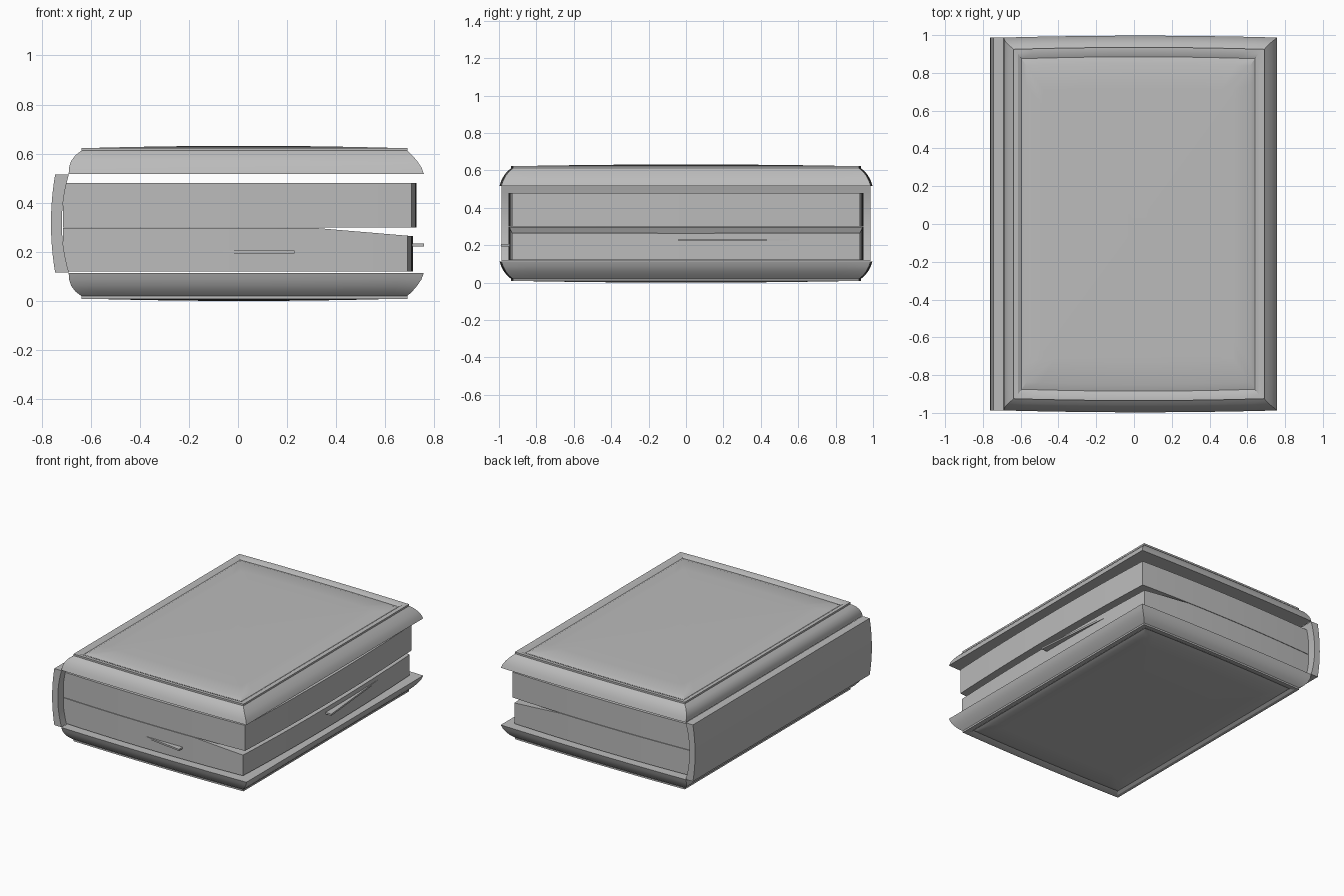
import bpy, bmesh, math

if "Cube" in bpy.data.objects:
    bpy.data.objects.remove(bpy.data.objects["Cube"])

grey = bpy.data.materials.new("book grey")
grey.diffuse_color = (0.5, 0.5, 0.5, 1)
grey.use_nodes = True
grey.node_tree.nodes["Principled BSDF"].inputs["Base Color"].default_value = grey.diffuse_color
MID = 0.316          # height of the mirror plane between both covers
N = 16               # segments per side


def outline(x0, x1, y, z, bow_y=0.01, bow_x=0.0):
    """Rectangular loop whose long edges bow outward slightly."""
    pts = []
    ts = [i / N for i in range(N)]
    arch = lambda t: 4 * t * (1 - t)
    for t in ts:
        pts.append((x0 + (x1 - x0) * t, -y - bow_y * arch(t), z))
    for t in ts:
        pts.append((x1 + bow_x * arch(t), -y + 2 * y * t, z))
    for t in ts:
        pts.append((x1 + (x0 - x1) * t, y + bow_y * arch(t), z))
    for t in ts:
        pts.append((x0, y - 2 * y * t, z))
    return pts


def loft(loops):
    """Bridge successive loops and cap both ends."""
    bm = bmesh.new()
    rows = [[bm.verts.new(p) for p in loop] for loop in loops]
    for a, b in zip(rows, rows[1:]):
        for i in range(len(a)):
            j = (i + 1) % len(a)
            bm.faces.new((a[i], a[j], b[j], b[i]))
    bm.faces.new(rows[0][::-1])
    bm.faces.new(rows[-1])
    return bm


def finish(bm, name):
    bmesh.ops.recalc_face_normals(bm, faces=bm.faces)
    me = bpy.data.meshes.new(name)
    bm.to_mesh(me)
    bm.free()
    ob = bpy.data.objects.new(name, me)
    bpy.context.collection.objects.link(ob)
    me.materials.append(grey)
    bpy.ops.object.select_all(action='DESELECT')
    ob.select_set(True)
    bpy.context.view_layer.objects.active = ob
    bpy.ops.object.shade_smooth_by_angle(angle=math.radians(25))
    return ob


# Covers: rounded bevel, raised rim, groove, gently domed panel
def cover(name, flip):
    steps = [(-0.69, 0.757, 0.987, 0.518), (-0.688, 0.747, 0.978, 0.545),
             (-0.68, 0.73, 0.965, 0.570), (-0.663, 0.71, 0.948, 0.593),
             (-0.638, 0.69, 0.925, 0.612), (-0.638, 0.69, 0.925, 0.624),
             (-0.615, 0.66, 0.902, 0.624), (-0.595, 0.64, 0.875, 0.612),
             (-0.570, 0.615, 0.838, 0.624)]
    loops = [outline(*s) for s in steps]
    cx = 0.0225
    for s in (0.85, 0.7, 0.5, 0.3, 0.1):
        loops.append(outline(cx - 0.592 * s, cx + 0.592 * s, 0.838 * s,
                             0.624 + 0.008 * (1 - s * s), 0.01 * s))
    if flip:
        loops = [[(x, y, 2 * MID - z) for x, y, z in l] for l in loops]
    finish(loft(loops), name)


cover("top_cover", False)
cover("bottom_cover", True)

# Spine: crescent cross-section extruded along the book
section = []
for i in range(13):
    t = -1 + i / 6
    section.append((-0.762 + 0.017 * t * t, MID + 0.2 * t))
for i in range(13):
    t = 1 - i / 6
    section.append((-0.718 + 0.029 * t * t, MID + 0.2 * t))
finish(loft([[(x, y, z) for x, z in section] for y in (-0.987, 0.987)]), "spine")

# Page blocks: the lower one slopes away towards the fore edge
finish(loft([outline(-0.713, 0.706, 0.93, z, 0.018, 0.022) for z in (0.3, 0.48)]),
       "upper_pages")
bm = loft([outline(-0.713, 0.69, 0.93, z, 0.018, 0.022) for z in (0.12, 0.297)])
bmesh.ops.bisect_plane(bm, geom=bm.verts[:] + bm.edges[:] + bm.faces[:],
                       plane_co=(0.32, 0, 0), plane_no=(1, 0, 0))
for v in bm.verts:
    if v.co.z > 0.2 and v.co.x > 0.32:
        v.co.z -= 0.032 * (v.co.x - 0.32) / 0.38
finish(bm, "lower_pages")


# Loose page corners poking out of the block
def corner(name, pts, z0, z1):
    finish(loft([[(x, y, z) for x, y in pts] for z in (z0, z1)]), name)


corner("front_page_corner", [(-0.12, -0.94), (0.23, -0.90), (0.23, -0.988)], 0.194, 0.206)
corner("side_page_corner", [(0.70, -0.04), (0.758, -0.04), (0.70, 0.60)], 0.222, 0.234)
